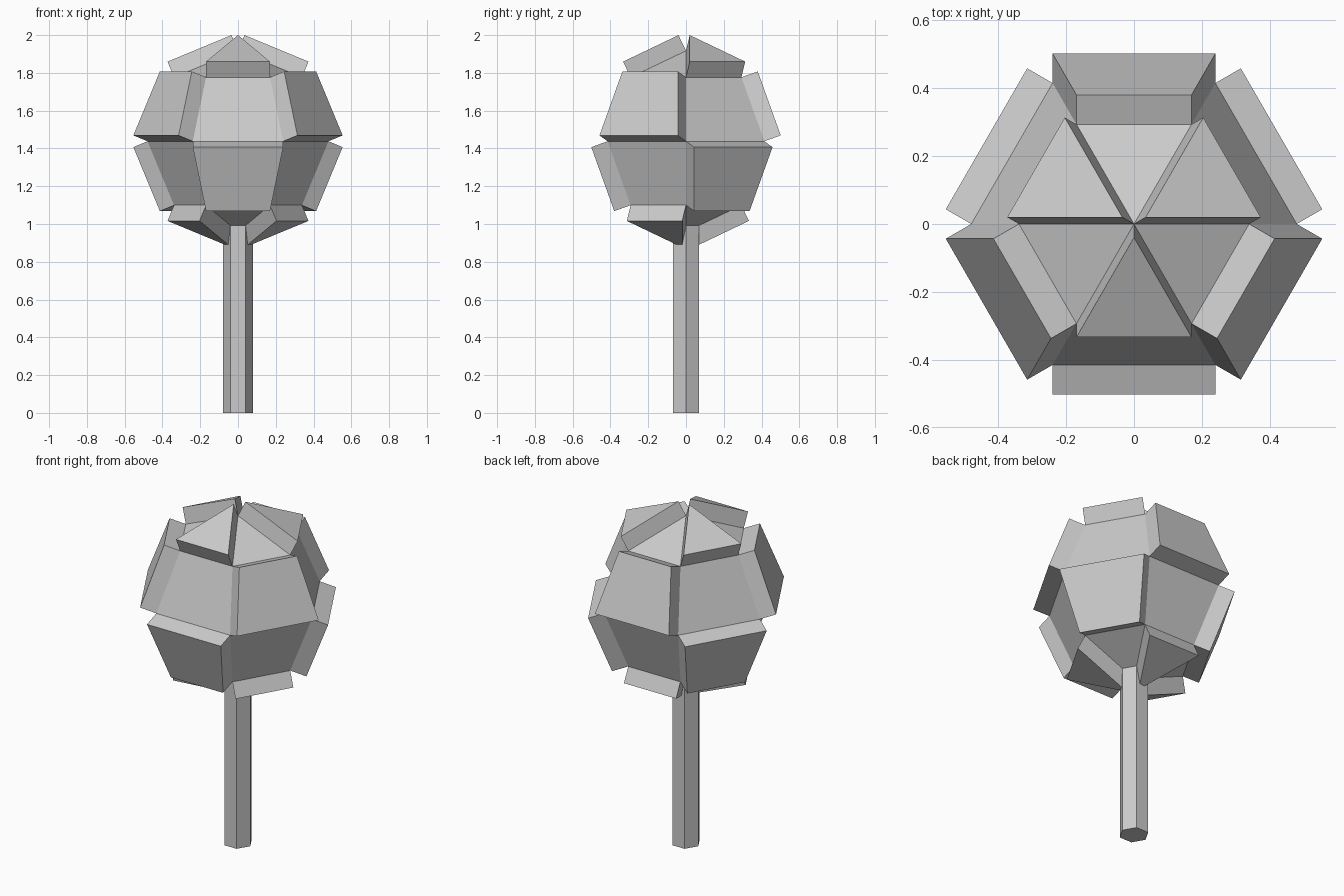
import bpy, bmesh, math
from mathutils import Matrix, Vector

if "Cube" in bpy.data.objects:
    bpy.data.objects.remove(bpy.data.objects["Cube"])

R, DEPTH, ZC = 0.479, 0.092, 1.438


def align(bm):
    # turn the hexagonal form so that its corners lie on the x axis
    widest = max(v.co.x for v in bm.verts)
    radius = max(v.co.xy.length for v in bm.verts)
    if widest < radius * 0.99:
        bmesh.ops.rotate(bm, verts=bm.verts, cent=(0, 0, 0),
                         matrix=Matrix.Rotation(math.radians(30), 3, 'Z'))


def finish(bm, name):
    bmesh.ops.recalc_face_normals(bm, faces=bm.faces)
    me = bpy.data.meshes.new(name)
    bm.to_mesh(me)
    bm.free()
    ob = bpy.data.objects.new(name, me)
    bpy.context.collection.objects.link(ob)
    return ob


# trunk: six-sided post, running up into the crown
bm = bmesh.new()
bmesh.ops.create_cone(bm, cap_ends=True, segments=6, radius1=0.08, radius2=0.08, depth=1.03)
align(bm)
bmesh.ops.translate(bm, verts=bm.verts, vec=(0, 0, 0.515))
finish(bm, "trunk")

# crown: coarse sphere with every other facet pushed out in a checkerboard
bm = bmesh.new()
bmesh.ops.create_uvsphere(bm, u_segments=6, v_segments=4, radius=R)
align(bm)
bmesh.ops.recalc_face_normals(bm, faces=bm.faces)
raised = []
for f in bm.faces:
    c = f.calc_center_median()
    row = int((math.pi / 2 - math.atan2(c.z, c.xy.length)) // (math.pi / 4))
    column = round((math.atan2(c.y, c.x) + math.pi / 2) / (math.pi / 3))
    if (row + column) % 2 == 0:
        raised.append(f)
for f in raised:
    shift = f.normal * DEPTH
    new = bmesh.ops.extrude_face_region(bm, geom=[f])["geom"]
    bmesh.ops.translate(bm, vec=shift, verts=[g for g in new if isinstance(g, bmesh.types.BMVert)])
    if f.is_valid:
        bmesh.ops.delete(bm, geom=[f], context='FACES_ONLY')
bmesh.ops.translate(bm, verts=bm.verts, vec=(0, 0, ZC))
finish(bm, "crown")
